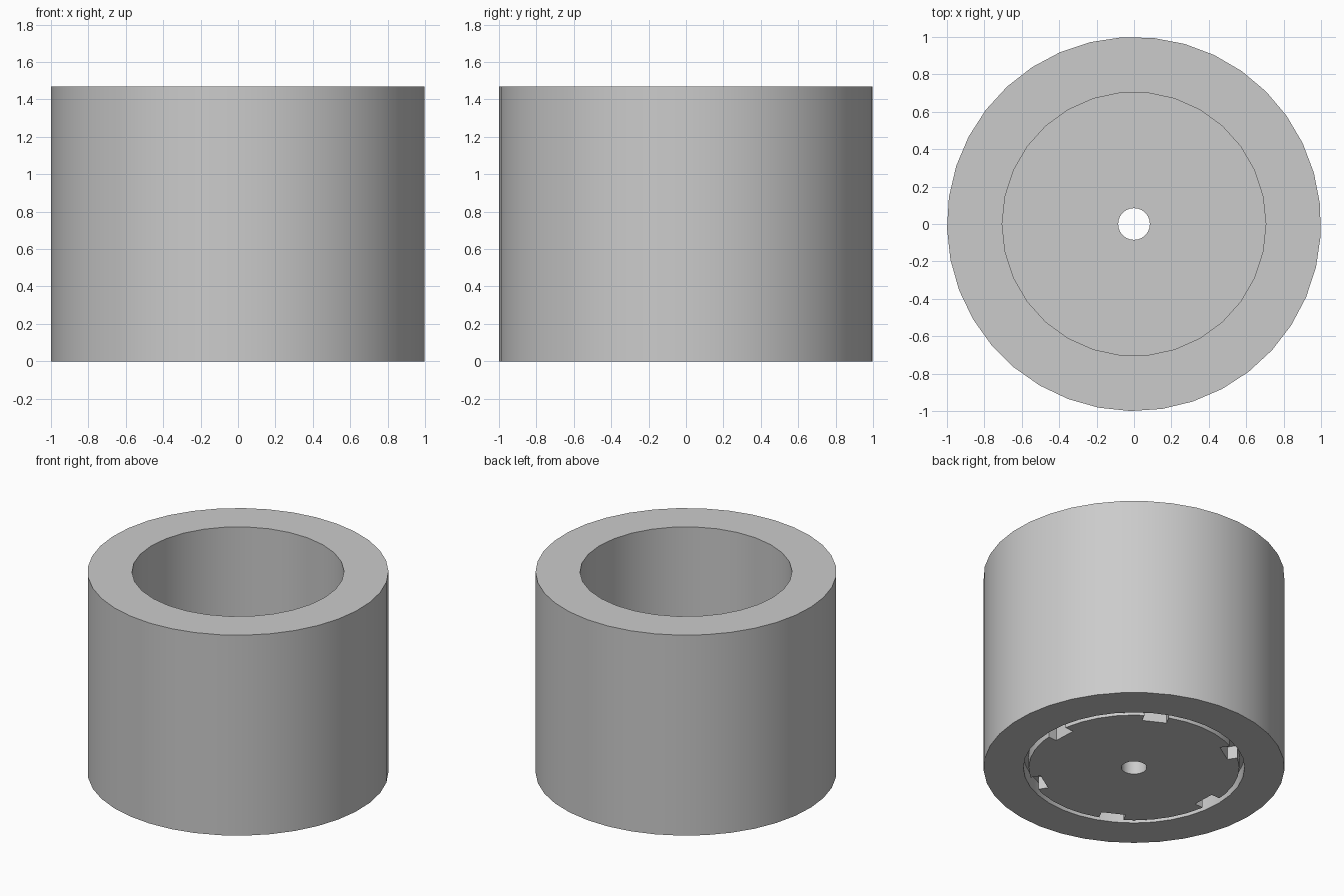
import bpy
import bmesh
from math import radians, cos, sin, tau
from mathutils import Matrix

cube = bpy.data.objects.get("Cube")
if cube:
    bpy.data.objects.remove(cube, do_unlink=True)

HEIGHT, OUTER, BORE = 1.47, 1.0, 0.705
FLOOR, HOLE = 0.22, 0.085
GROOVE_IN, GROOVE_OUT, GROOVE_DEPTH = 0.70, 0.735, 0.1


def make_object(name, bm):
    bmesh.ops.recalc_face_normals(bm, faces=bm.faces)
    mesh = bpy.data.meshes.new(name)
    bm.to_mesh(mesh)
    bm.free()
    obj = bpy.data.objects.new(name, mesh)
    bpy.context.collection.objects.link(obj)
    return obj


def cylinder(name, radius, z0, z1, sides, phase=0.0):
    bm = bmesh.new()
    place = Matrix.Translation((0, 0, (z0 + z1) / 2)) @ Matrix.Rotation(radians(phase), 4, 'Z')
    bmesh.ops.create_cone(bm, cap_ends=True, segments=sides, radius1=radius,
                          radius2=radius, depth=z1 - z0, matrix=place)
    return make_object(name, bm)


def ring(name, r0, r1, z0, z1, sides):
    bm = bmesh.new()
    profile = [(r0, z0), (r1, z0), (r1, z1), (r0, z1)]
    loops = []
    for i in range(sides):
        a = tau * i / sides
        loops.append([bm.verts.new((r * cos(a), r * sin(a), z)) for r, z in profile])
    for i in range(sides):
        p, q = loops[i], loops[(i + 1) % sides]
        for k in range(4):
            n = (k + 1) % 4
            bm.faces.new((p[k], q[k], q[n], p[n]))
    return make_object(name, bm)


def notch(name, angle):
    # short block that reaches from the disc edge into the groove
    bm = bmesh.new()
    place = (Matrix.Rotation(radians(angle), 4, 'Z')
             @ Matrix.Translation((0.67, 0, GROOVE_DEPTH / 2 - 0.03))
             @ Matrix.Diagonal((0.09, 0.165, GROOVE_DEPTH + 0.05, 1)))
    bmesh.ops.create_cube(bm, size=1, matrix=place)
    return make_object(name, bm)


def cut(body, cutter):
    mod = body.modifiers.new("cut", 'BOOLEAN')
    mod.operation = 'DIFFERENCE'
    mod.solver = 'EXACT'
    mod.object = cutter
    cutter.hide_render = True
    bpy.context.view_layer.objects.active = body
    bpy.ops.object.modifier_apply(modifier=mod.name)
    bpy.data.objects.remove(cutter, do_unlink=True)


# Thick round cup
cup = cylinder("cup", OUTER, 0, HEIGHT, 37, 3.77)

# Open bore, drain hole, base groove and its six notches
cut(cup, cylinder("bore_cutter", BORE, FLOOR, HEIGHT + 0.2, 30, 6))
cut(cup, cylinder("hole_cutter", HOLE, -0.2, FLOOR + 0.2, 24))
cut(cup, ring("groove_cutter", GROOVE_IN, GROOVE_OUT, -0.1, GROOVE_DEPTH, 36))
for i in range(6):
    cut(cup, notch("notch_cutter", 2.5 + 60 * i))

# Plain grey finish
grey = bpy.data.materials.new("grey")
grey.use_nodes = True
colour = (0.6, 0.6, 0.6, 1)
grey.diffuse_color = colour
grey.node_tree.nodes["Principled BSDF"].inputs["Base Color"].default_value = colour
cup.data.materials.clear()
cup.data.materials.append(grey)

# Smooth walls with sharp rims
bpy.ops.object.select_all(action='DESELECT')
cup.select_set(True)
bpy.context.view_layer.objects.active = cup
bpy.ops.object.shade_smooth_by_angle(angle=radians(30))
